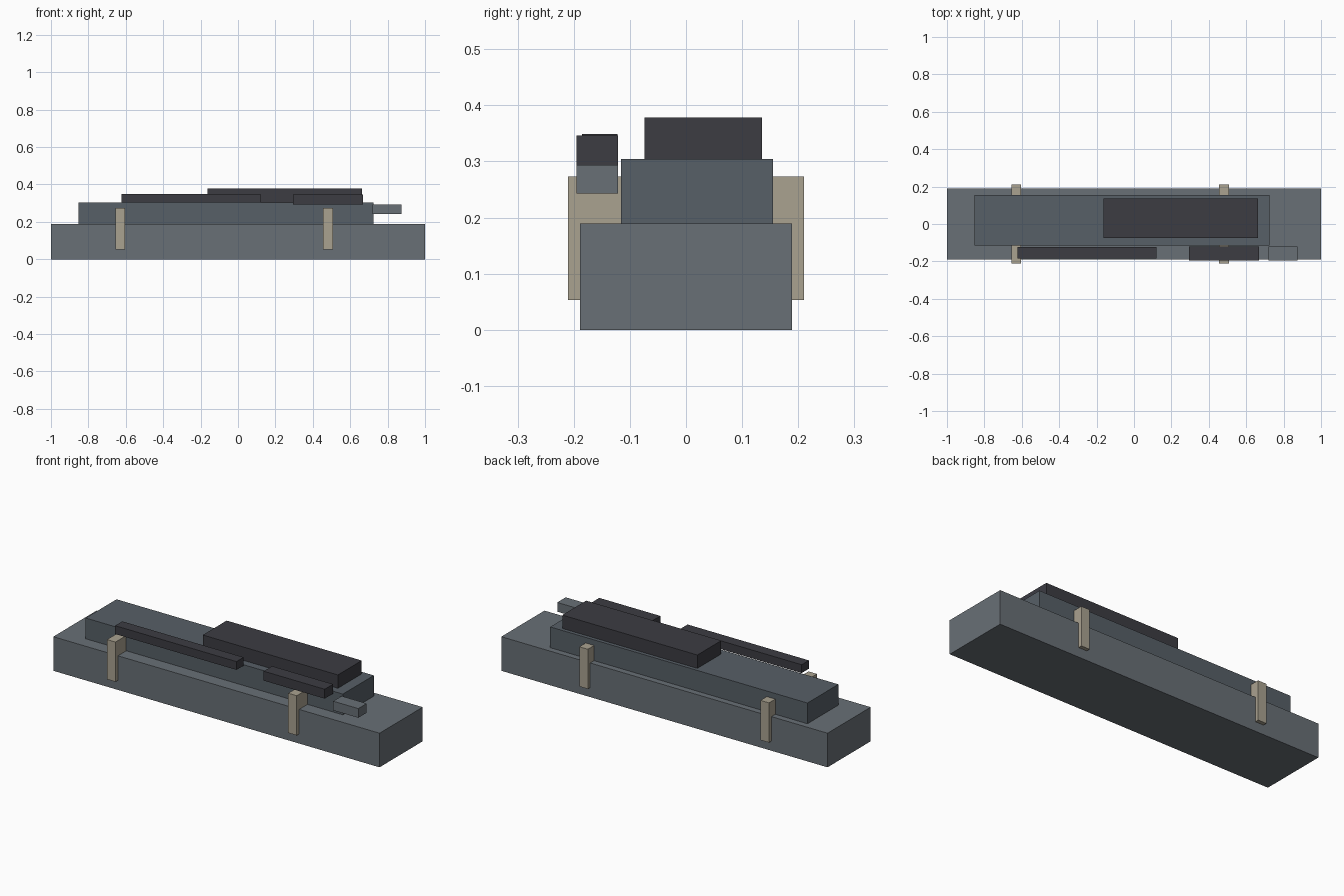
import bpy

if "Cube" in bpy.data.objects:
    bpy.data.objects.remove(bpy.data.objects["Cube"])


def material(name, rgb):
    m = bpy.data.materials.new(name)
    m.diffuse_color = (*rgb, 1.0)
    m.use_nodes = True
    m.node_tree.nodes["Principled BSDF"].inputs["Base Color"].default_value = m.diffuse_color
    return m


def box(name, x, y, z, mat):
    """Box from (min, max) pairs on each axis."""
    bpy.ops.mesh.primitive_cube_add(
        size=1, location=[(a + b) / 2 for a, b in (x, y, z)])
    ob = bpy.context.object
    ob.name = name
    ob.scale = [b - a for a, b in (x, y, z)]
    bpy.ops.object.transform_apply(location=False, rotation=False, scale=True)
    ob.data.materials.append(mat)
    return ob


hull_grey = material("hull_grey", (0.14, 0.16, 0.18))
deck_grey = material("deck_grey", (0.095, 0.115, 0.135))
dark = material("dark", (0.045, 0.045, 0.055))
tan = material("tan", (0.40, 0.36, 0.28))

# Stacked body: base, deck and upper block
box("base", (-1, 1), (-0.189, 0.189), (0, 0.189), hull_grey)
box("deck", (-0.853, 0.724), (-0.116, 0.155), (0.189, 0.304), deck_grey)
box("upper_block", (-0.164, 0.664), (-0.074, 0.135), (0.304, 0.378), dark)

# Stepped row of bars along the front side
box("long_side_bar", (-0.624, 0.12), (-0.185, -0.122), (0.303, 0.349), dark)
box("short_side_bar", (0.294, 0.668), (-0.195, -0.121), (0.294, 0.346), dark)
box("end_bar", (0.72, 0.874), (-0.195, -0.121), (0.243, 0.294), hull_grey)

# Cross bands running through the body
for side, cx in (("left", -0.63), ("right", 0.481)):
    box(side + "_band", (cx - 0.026, cx + 0.026), (-0.21, 0.21),
        (0.053, 0.273), tan)
